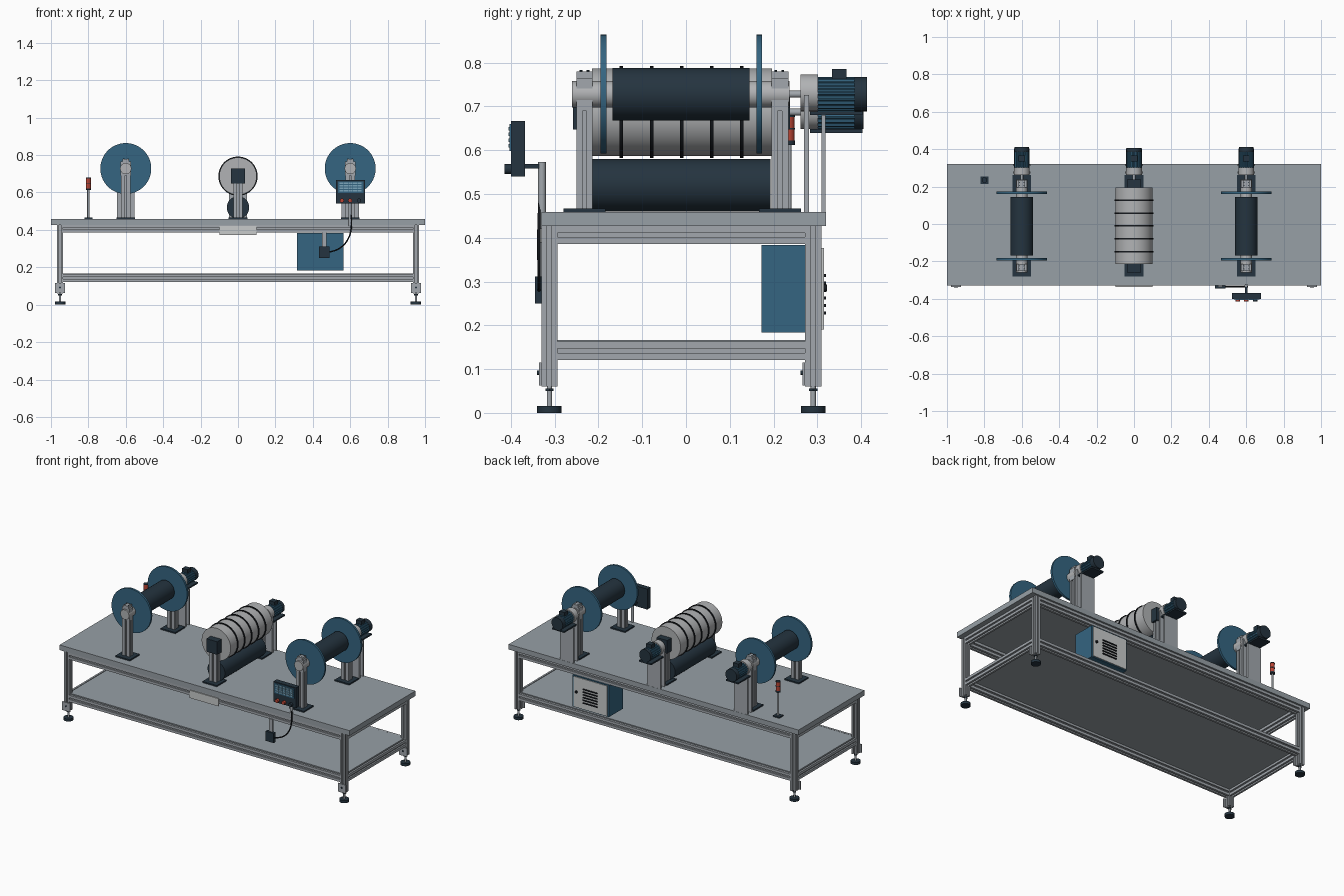
import bpy, bmesh
from math import sin, cos, pi, radians
from mathutils import Vector

if "Cube" in bpy.data.objects:
    bpy.data.objects.remove(bpy.data.objects["Cube"])


def material(name, r, g, b):
    m = bpy.data.materials.new(name)
    m.use_nodes = True
    m.diffuse_color = (r, g, b, 1)
    m.node_tree.nodes["Principled BSDF"].inputs["Base Color"].default_value = (r, g, b, 1)
    return m


SHEET = material("sheet grey", .31, .35, .38)
STEEL = material("frame aluminium", .36, .39, .42)
ROLLER = material("roller grey", .44, .45, .46)
PALE = material("pale grey", .58, .6, .6)
NAVY = material("dark navy", .018, .034, .05)
BLUE = material("steel blue", .035, .13, .22)
BLACK = material("black", .008, .01, .013)
RED = material("signal red", .5, .06, .035)
SCREEN = material("screen blue", .2, .38, .5)


def prism(name, mat, pts, axis, start, end, smooth=False):
    """Extrude a closed outline along an axis."""
    def place(u, v, w):
        return {"x": (w, u, v), "y": (u, w, v), "z": (u, v, w)}[axis]
    bm = bmesh.new()
    low = [bm.verts.new(place(u, v, start)) for u, v in pts]
    high = [bm.verts.new(place(u, v, end)) for u, v in pts]
    bm.faces.new(low)
    bm.faces.new(high)
    n = len(pts)
    for i in range(n):
        j = (i + 1) % n
        bm.faces.new((low[i], low[j], high[j], high[i]))
    bmesh.ops.recalc_face_normals(bm, faces=bm.faces)
    mesh = bpy.data.meshes.new(name)
    bm.to_mesh(mesh)
    bm.free()
    mesh.materials.append(mat)
    ob = bpy.data.objects.new(name, mesh)
    bpy.context.collection.objects.link(ob)
    if smooth:
        bpy.ops.object.select_all(action="DESELECT")
        bpy.context.view_layer.objects.active = ob
        ob.select_set(True)
        bpy.ops.object.shade_smooth_by_angle(angle=radians(35))
    return ob


def box(name, mat, x, y, z):
    return prism(name, mat, [(x[0], y[0]), (x[1], y[0]), (x[1], y[1]), (x[0], y[1])], "z", *z)


def centred(name, mat, x, half, y, z):
    return box(name, mat, (x - half, x + half), y, z)


def cylinder(name, mat, centre, radius, axis, start, end, sides=32):
    u, v = centre
    pts = [(u + radius * cos(2 * pi * i / sides), v + radius * sin(2 * pi * i / sides))
           for i in range(sides)]
    return prism(name, mat, pts, axis, start, end, True)


def profile(name, axis, u, v, start, end):
    """Slotted aluminium bar with a groove on each of its four sides."""
    w, h = (u[1] - u[0]) / 2, (v[1] - v[0]) / 2
    cu, cv = (u[0] + u[1]) / 2, (v[0] + v[1]) / 2
    g, d = .005, .009
    corner = [(g, h - d), (g, h), (w, h), (w, g), (w - d, g)]
    pts = []
    for sx, sy in ((1, 1), (1, -1), (-1, -1), (-1, 1)):
        part = [(cu + sx * a, cv + sy * b) for a, b in corner]
        pts += part if sx * sy > 0 else part[::-1]
    return prism(name, STEEL, pts, axis, start, end)


def tube(name, mat, points, radius):
    curve = bpy.data.curves.new(name, "CURVE")
    curve.dimensions = "3D"
    curve.bevel_depth = radius
    curve.bevel_resolution = 2
    spline = curve.splines.new("BEZIER")
    spline.bezier_points.add(len(points) - 1)
    for bp, p in zip(spline.bezier_points, points):
        bp.co = Vector(p)
        bp.handle_left_type = bp.handle_right_type = "AUTO"
    curve.materials.append(mat)
    ob = bpy.data.objects.new(name, curve)
    bpy.context.collection.objects.link(ob)


# Table top and lower shelf
box("table_top", SHEET, (-1, 1), (-.33, .32), (.427, .459))
box("shelf", SHEET, (-.95, .95), (-.31, .29), (.16, .166))

# Legs with levelling feet and brackets
LEG_Y = {"front": (-.33, -.294), "back": (.272, .309)}
LEG_X = {"right": (-.968, -.935), "left": (.935, .968)}
RAIL_Z = {"lower": (.121, .163), "upper": (.386, .427)}
for row, ys in LEG_Y.items():
    for side, xs in LEG_X.items():
        tag = f"{row}_{side}"
        mid = (sum(xs) / 2, sum(ys) / 2)
        profile("leg_" + tag, "z", xs, ys, .06, .427)
        cylinder("foot_pad_" + tag, NAVY, mid, .028, "z", 0, .016)
        cylinder("foot_stem_" + tag, STEEL, mid, .006, "z", .016, .06, 16)
        cylinder("foot_nut_" + tag, NAVY, mid, .011, "z", .05, .056, 6)
        centred("foot_bracket_" + tag, STEEL, mid[0], .027, (ys[0] - .006, ys[0]), (.062, .115))
        cylinder("bracket_bolt_" + tag, NAVY, (mid[0], .092), .005, "y",
                 ys[0] - .01, ys[0] - .006, 12)

# Frame rails
for level, zs in RAIL_Z.items():
    for row, ys in LEG_Y.items():
        profile(f"{level}_{row}_rail", "x", ys, zs, -.935, .935)
    for side, xs in LEG_X.items():
        profile(f"{level}_{side}_rail", "y", xs, zs, -.294, .272)

box("name_plate", PALE, (-.1, .1), (-.336, -.33), (.372, .42))


def stand(tag, x, ys, top):
    """Slotted post on a dark foot plate."""
    mid = sum(ys) / 2
    centred("post_plate_" + tag, NAVY, x, .05, (mid - .048, mid + .048), (.459, .467))
    profile("post_" + tag, "z", (x - .025, x + .025), ys, .467, top)


def motor(tag, x, z):
    """Finned motor, gearbox, drive shaft and upright support plates."""
    cylinder("drive_shaft_" + tag, STEEL, (x, z), .008, "y", .23, .27, 16)
    cylinder("gearbox_" + tag, ROLLER, (x, z + .003), .042, "y", .262, .301)
    fins = [(x + r * cos(pi * i / 36), z + r * sin(pi * i / 36))
            for i in range(72) for r in [.039 if i % 4 < 2 else .035]]
    prism("motor_body_" + tag, BLUE, fins, "y", .301, .385)
    cylinder("motor_fan_cover_" + tag, NAVY, (x, z), .039, "y", .385, .405 if x == 0 else .413)
    centred("terminal_box_" + tag, NAVY, x, .018, (.333, .367), (z + .03, z + .058))
    centred("motor_shelf_" + tag, NAVY, x, .042, (.283, .403), (z - .048, z - .039))
    centred("bracket_front_" + tag, STEEL, x, .047, (.27, .281), (.459, z - .002))
    centred("bracket_back_" + tag, STEEL, x, .047, (.309, .319), (.459, z - .048))


POSTS = {"front": (-.25, -.214), "back": (.195, .234)}

# Winding reels
for tag, x in (("right_reel", -.6), ("left_reel", .6)):
    axle = (x, .728)
    cylinder("core_" + tag, NAVY, axle, .06, "y", -.168, .145, 48)
    cylinder("axle_" + tag, ROLLER, axle, .03, "y", -.26, .237)
    for row, start in (("front", -.195), ("back", .161)):
        cylinder(f"flange_{row}_{tag}", BLUE, axle, .136, "y", start, start + .013, 64)
    for row, ys in POSTS.items():
        stand(f"{row}_{tag}", x, ys, .69)
        centred(f"bearing_block_{row}_{tag}", STEEL, x, .027, ys, (.69, .765))
        centred(f"bearing_cap_{row}_{tag}", STEEL, x, .018, ys, (.765, .78))
        for dx in (-.011, .011):
            for dy in (.01, .026):
                cylinder(f"cap_bolt_{row}_{tag}", NAVY, (x + dx, ys[0] + dy), .003,
                         "z", .78, .783, 8)
    motor(tag, x, axle[1])

# Central grooved roller and the pressing roller beneath it
cylinder("main_roller", ROLLER, (0, .687), .1, "y", -.215, .196, 64)
for i in range(5):
    y = -.01 + (i - 2) * .0688
    cylinder("roller_ring", BLACK, (0, .687), .105, "y", y - .004, y + .004, 64)
cylinder("press_roller", NAVY, (0, .52), .06, "y", -.214, .193, 48)
for row, ys in POSTS.items():
    stand("centre_" + row, 0, ys, .65)
    centred("roller_housing_" + row, NAVY, 0, .037, (ys[0] - .008, ys[1] + .004), (.647, .728))
motor("centre", 0, .687)

# Electrical cabinet with louvred door
box("cabinet", BLUE, (.315, .565), (.172, .31), (.184, .383))
box("cabinet_door", PALE, (.323, .557), (.31, .315), (.19, .377))
for i in range(6):
    z = .225 + i * .017
    box("door_louvre", BLACK, (.39, .49), (.315, .32), (z, z + .007))
cylinder("door_lock", BLACK, (.535, .285), .008, "y", .315, .322, 16)

# Operator panel on its pole
cylinder("panel_pole", STEEL, (.6, -.329), .009, "z", .42, .573, 20)
box("panel_link", NAVY, (.594, .606), (-.372, -.33), (.558, .568))
box("panel_case", NAVY, (.525, .68), (-.4, -.368), (.54, .667))
box("panel_face", BLUE, (.535, .67), (-.403, -.4), (.598, .66))
for row in range(4):
    z = .606 + row * .013
    for col in range(5):
        x = .544 + col * .024
        box("panel_key", SCREEN, (x, x + .021), (-.406, -.403), (z, z + .008))
for x, mat in ((.555, RED), (.6, RED), (.648, NAVY)):
    cylinder("panel_button", mat, (x, .557), .011, "y", -.415, -.4, 20)

# Cable and its junction box
box("junction_strut", STEEL, (.448, .472), (-.336, -.326), (.3, .39))
box("junction_box", NAVY, (.432, .488), (-.345, -.326), (.25, .311))
tube("panel_cable", BLACK, [(.6, -.333, .5), (.606, -.336, .42), (.585, -.336, .345),
                            (.54, -.336, .3), (.485, -.336, .28)], .004)

# Signal tower
TOWER = (-.8, .235)
centred("tower_base", NAVY, TOWER[0], .022, (TOWER[1] - .02, TOWER[1] + .02), (.459, .466))
cylinder("tower_pole", STEEL, TOWER, .006, "z", .466, .615, 16)
cylinder("tower_collar", NAVY, TOWER, .014, "z", .612, .622)
for z in (.622, .651):
    cylinder("tower_lamp", RED, TOWER, .013, "z", z, z + .025)
    cylinder("tower_band", NAVY, TOWER, .014, "z", z + .025, z + .029)
